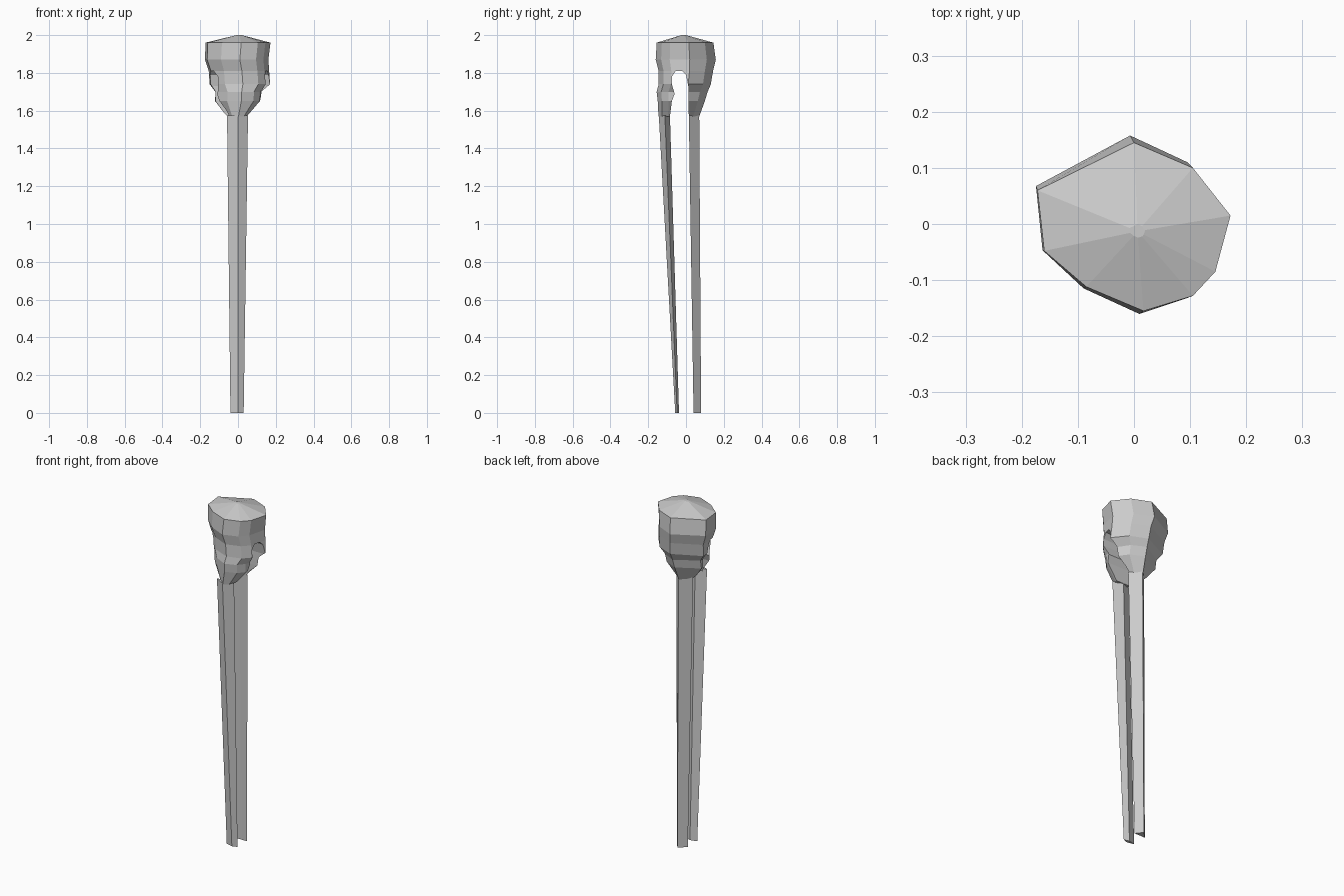
import bpy
import bmesh

cube = bpy.data.objects.get("Cube")
if cube:
    bpy.data.objects.remove(cube, do_unlink=True)

grey = bpy.data.materials.new("plain_grey")
grey.use_nodes = True
colour = (0.6, 0.6, 0.6, 1)
grey.diffuse_color = colour
grey.node_tree.nodes["Principled BSDF"].inputs["Base Color"].default_value = colour


def loft(name, rings):
    """Skin a stack of equal-sized rings and cap both ends."""
    bm = bmesh.new()
    loops = [[bm.verts.new(p) for p in ring] for ring in rings]
    n = len(loops[0])
    for low, high in zip(loops, loops[1:]):
        for i in range(n):
            j = (i + 1) % n
            bm.faces.new((low[i], low[j], high[j], high[i]))
    bm.faces.new(loops[0])
    bm.faces.new(loops[-1])
    bmesh.ops.recalc_face_normals(bm, faces=bm.faces)
    mesh = bpy.data.meshes.new(name)
    bm.to_mesh(mesh)
    bm.free()
    mesh.materials.append(grey)
    obj = bpy.data.objects.new(name, mesh)
    bpy.context.collection.objects.link(obj)
    return obj


# Faceted head: one uneven outline, scaled and shifted at each height
outline = [(0, .145), (-.172, .06), (-.16, -.048), (-.085, -.112), (.017, -.155),
           (.105, -.128), (.145, -.085), (.172, .015), (.105, .1)]
levels = [  # height, x scale, y scale, x shift, y shift
    (1.57, .33, .72, -.003, -.034),
    (1.65, .73, .83, .005, -.021),
    (1.70, .74, .90, .007, -.016),
    (1.74, .93, .92, .010, -.002),
    (1.81, .93, .96, .005, .004),
    (1.87, .975, 1.06, -.007, .004),
    (1.96, 1, 1, 0, 0),
    (2.00, .08, .08, .006, -.012),
]
head = loft("head", [[(x * sx + cx, y * sy + cy, z) for x, y in outline]
                     for z, sx, sy, cx, cy in levels])

# Slot that splits the lower head into two jaws
slot = [(-.085, 1.5), (-.085, 1.57), (-.075, 1.65), (-.06, 1.69), (-.075, 1.74),
        (-.075, 1.78), (-.055, 1.81), (-.02, 1.81), (0, 1.79), (.012, 1.73),
        (.012, 1.65), (.015, 1.57), (.015, 1.5)]
cutter = loft("slot_cutter", [[(x, y, z) for y, z in slot] for x in (-.3, .3)])
cutter.hide_render = True
cut = head.modifiers.new("slot", 'BOOLEAN')
cut.operation = 'DIFFERENCE'
cut.solver = 'EXACT'
cut.object = cutter
bpy.context.view_layer.objects.active = head
bpy.ops.object.modifier_apply(modifier=cut.name)
bpy.data.objects.remove(cutter, do_unlink=True)


def kite(left, right, outer, side, inner, z):
    """Leg section with a ridge on the outer face."""
    return [(left, side, z), (0, outer, z), (right, side, z), (0, inner, z)]


# Long tapering legs
loft("front_leg", [kite(-.04, .03, -.057, -.047, -.037, 0),
                   kite(-.058, .053, -.144, -.112, -.085, 1.575)])
loft("back_leg", [kite(-.04, .03, .08, .04, .041, 0),
                  kite(-.056, .052, .07, .015, .016, 1.575)])
